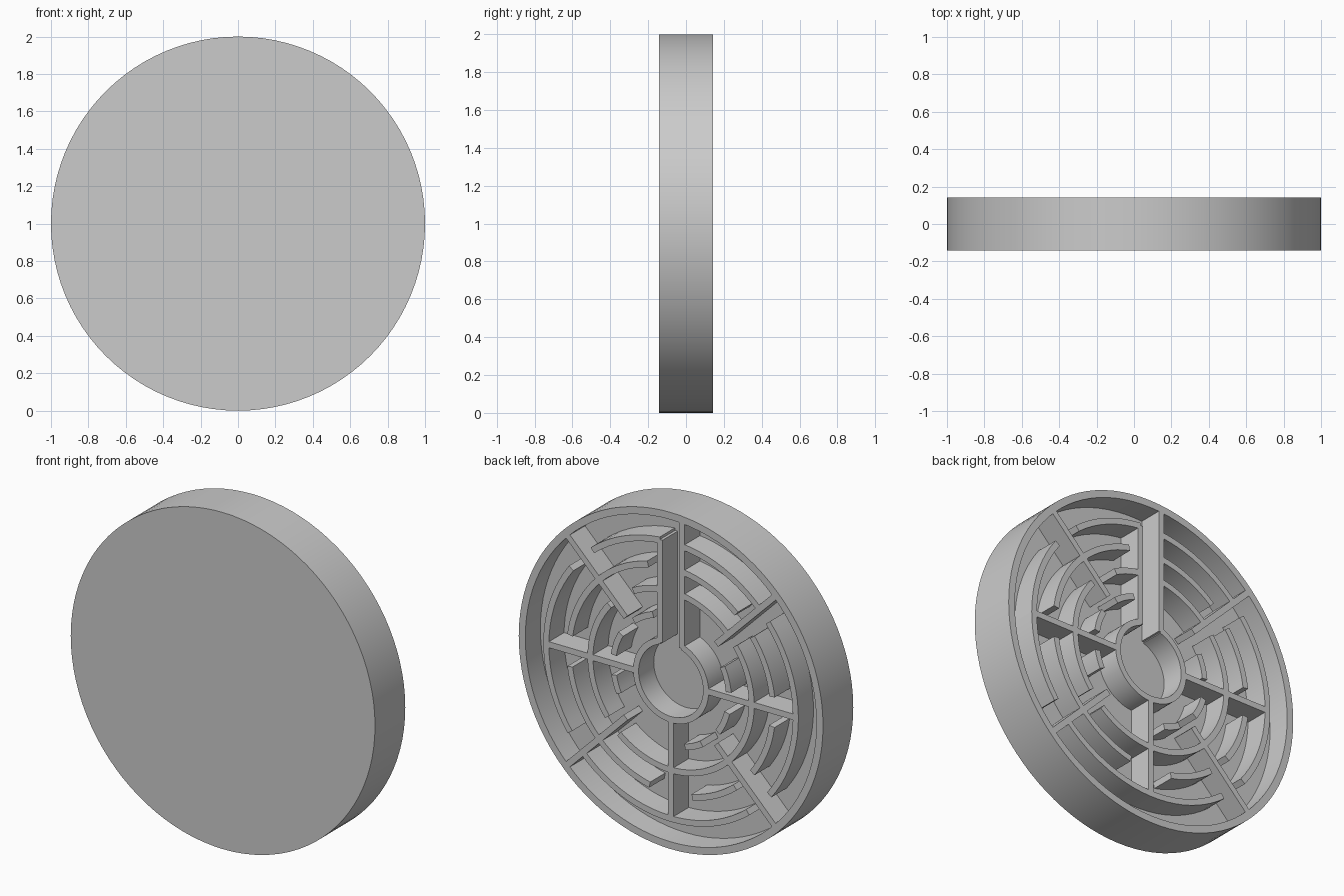
import bpy, bmesh, math

if "Cube" in bpy.data.objects:
    bpy.data.objects.remove(bpy.data.objects["Cube"])

BACK, FLOOR, FRONT = 0.142, 0.0, -0.142   # y levels: wall tops, maze floor, front face
T = 0.036                                 # wall thickness

grey = bpy.data.materials.new("plain_grey")
grey.diffuse_color = (0.6, 0.6, 0.6, 1)
grey.use_nodes = True
grey.node_tree.nodes["Principled BSDF"].inputs["Base Color"].default_value = grey.diffuse_color


def place(r, deg, y):
    """Polar point on the disc; angles run anticlockwise seen from behind."""
    a = math.radians(deg)
    return (-r * math.cos(a), y, 1 + r * math.sin(a))


def finish(name, bm):
    bmesh.ops.recalc_face_normals(bm, faces=bm.faces)
    mesh = bpy.data.meshes.new(name)
    bm.to_mesh(mesh)
    bm.free()
    mesh.materials.append(grey)
    ob = bpy.data.objects.new(name, mesh)
    bpy.context.collection.objects.link(ob)
    bpy.ops.object.select_all(action='DESELECT')
    ob.select_set(True)
    bpy.context.view_layer.objects.active = ob
    bpy.ops.object.shade_smooth_by_angle(angle=math.radians(30))
    return ob


def arc_wall(name, r, start, end):
    """Curved wall of rectangular section with closed ends."""
    bm = bmesh.new()
    n = max(2, round((end - start) / 4))
    section = [(r - T / 2, FLOOR - 0.01), (r + T / 2, FLOOR - 0.01),
               (r + T / 2, BACK), (r - T / 2, BACK)]
    rows = []
    for i in range(n + 1):
        d = start + (end - start) * i / n
        rows.append([bm.verts.new(place(q, d, y)) for q, y in section])
    for a, b in zip(rows, rows[1:]):
        for k in range(4):
            m = (k + 1) % 4
            bm.faces.new((a[k], a[m], b[m], b[k]))
    bm.faces.new(rows[0])
    bm.faces.new(rows[-1])
    return finish(name, bm)


def straight_wall(name, deg, r0, r1, side=0.0):
    """Radial wall, optionally shifted sideways."""
    a = math.radians(deg)
    bm = bmesh.new()
    corners = []
    for y in (FLOOR - 0.01, BACK):
        for r, s in ((r0, -T / 2), (r1, -T / 2), (r1, T / 2), (r0, T / 2)):
            s += side
            w = r * math.cos(a) - s * math.sin(a)
            z = r * math.sin(a) + s * math.cos(a)
            corners.append(bm.verts.new((-w, y, 1 + z)))
    for f in ((0, 1, 2, 3), (4, 5, 6, 7), (0, 1, 5, 4),
              (1, 2, 6, 5), (2, 3, 7, 6), (3, 0, 4, 7)):
        bm.faces.new([corners[i] for i in f])
    return finish(name, bm)


# Tray: solid front disc with a raised rim
bm = bmesh.new()
N = 96
rings = [[bm.verts.new(place(r, 360 * i / N, y)) for i in range(N)]
         for r, y in ((1, FRONT), (1, BACK), (0.957, BACK), (0.957, FLOOR))]
for a, b in zip(rings, rings[1:]):
    for i in range(N):
        j = (i + 1) % N
        bm.faces.new((a[i], a[j], b[j], b[i]))
bm.faces.new(rings[0])
bm.faces.new(rings[-1])
finish("tray", bm)

# Hub ring, open at the top into the entry channel
arc_wall("hub_ring", 0.23, 108, 432)

# Entry channel walls
straight_wall("channel_wall_left", 90, 0.21, 0.82, 0.073)
straight_wall("channel_wall_right", 90, 0.21, 0.965, -0.073)

# Spokes: upright and level ones start at the hub, diagonal ones reach the rim
for d in (0, 180, 270):
    straight_wall("hub_spoke", d, 0.24, 0.83)
for d in (45, 135, 225, 315):
    straight_wall("rim_spoke", d, 0.42, 0.965)

# Curved maze walls on each ring, with gaps for passages
maze = {
    0.82: [(0, 39), (45, 85), (95, 129), (143, 180), (180, 216),
           (225, 270), (270, 308), (322, 360)],
    0.67: [(7, 37), (50, 84), (103, 135), (135, 172), (188, 225),
           (225, 258), (282, 309), (323, 352)],
    0.53: [(0, 37), (45, 82), (98, 118), (140, 180), (180, 218),
           (230, 270), (270, 315), (315, 360)],
    0.38: [(5, 27), (108, 130), (150, 172), (190, 206), (284, 302), (324, 346)],
}
for radius, spans in maze.items():
    for s, e in spans:
        arc_wall("maze_arc", radius, s, e)
